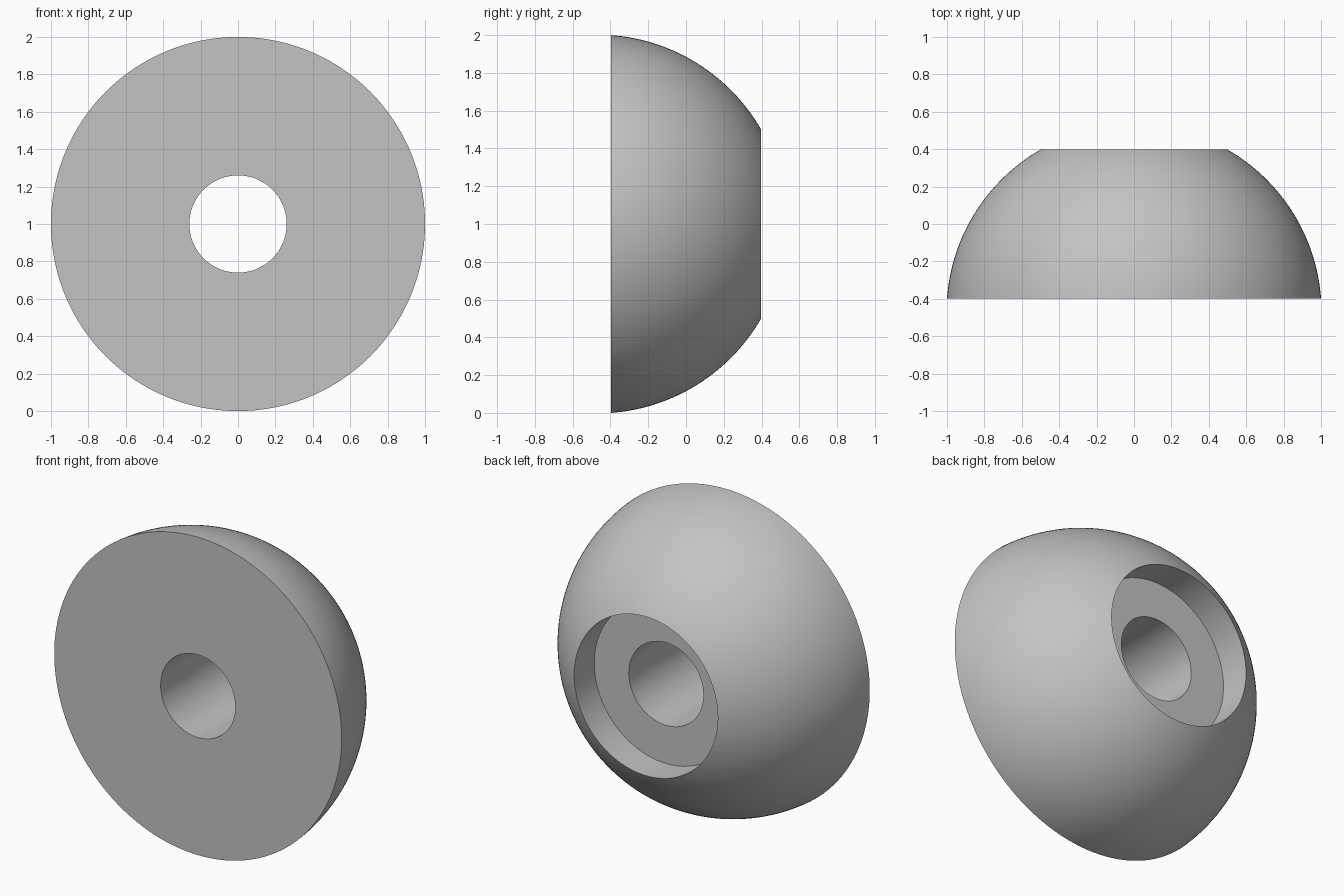
import bpy
import bmesh
import math
from mathutils import Vector

cube = bpy.data.objects.get("Cube")
if cube:
    bpy.data.objects.remove(cube, do_unlink=True)

HALF_DEPTH = 0.398
BASE_RADIUS = 1.0
RIM_RADIUS = 0.5
BORE_RADIUS = 0.26
RECESS_DEPTH = 0.2
ARC_STEPS = 32
SEGMENTS = 160

grey = bpy.data.materials.new("plain_grey")
grey.use_nodes = True
colour = (0.55, 0.55, 0.55, 1)
grey.diffuse_color = colour
grey.node_tree.nodes["Principled BSDF"].inputs["Base Color"].default_value = colour

# Spherical outer wall: centre on the axis, passing through base edge and rim
depth = 2 * HALF_DEPTH
offset = (RIM_RADIUS**2 + depth**2 - BASE_RADIUS**2) / (2 * depth)
radius = math.hypot(BASE_RADIUS, offset)
start = math.atan2(-offset, BASE_RADIUS)
end = math.atan2(depth - offset, RIM_RADIUS)
profile = []
for i in range(ARC_STEPS + 1):
    a = start + (end - start) * i / ARC_STEPS
    profile.append((radius * math.cos(a), radius * math.sin(a) + offset - HALF_DEPTH))

# Recess wall, recess floor, through bore
floor_y = HALF_DEPTH - RECESS_DEPTH
profile += [(RIM_RADIUS, floor_y), (BORE_RADIUS, floor_y), (BORE_RADIUS, -HALF_DEPTH)]

# Revolve the closed profile about the front-to-back axis
bm = bmesh.new()
verts = [bm.verts.new((r, y, 1)) for r, y in profile]
edges = [bm.edges.new((v, verts[(i + 1) % len(verts)])) for i, v in enumerate(verts)]
bmesh.ops.spin(bm, geom=verts + edges, cent=Vector((0, 0, 1)), axis=Vector((0, 1, 0)),
               angle=math.tau, steps=SEGMENTS, use_merge=False)
bmesh.ops.remove_doubles(bm, verts=bm.verts[:], dist=0.0001)
bmesh.ops.recalc_face_normals(bm, faces=bm.faces[:])

mesh = bpy.data.meshes.new("domed_knob")
bm.to_mesh(mesh)
bm.free()
mesh.materials.append(grey)
knob = bpy.data.objects.new("domed_knob", mesh)
bpy.context.collection.objects.link(knob)

# Smooth curved walls with crisp rims
bpy.ops.object.select_all(action="DESELECT")
knob.select_set(True)
bpy.context.view_layer.objects.active = knob
bpy.ops.object.shade_smooth_by_angle(angle=math.radians(30))
